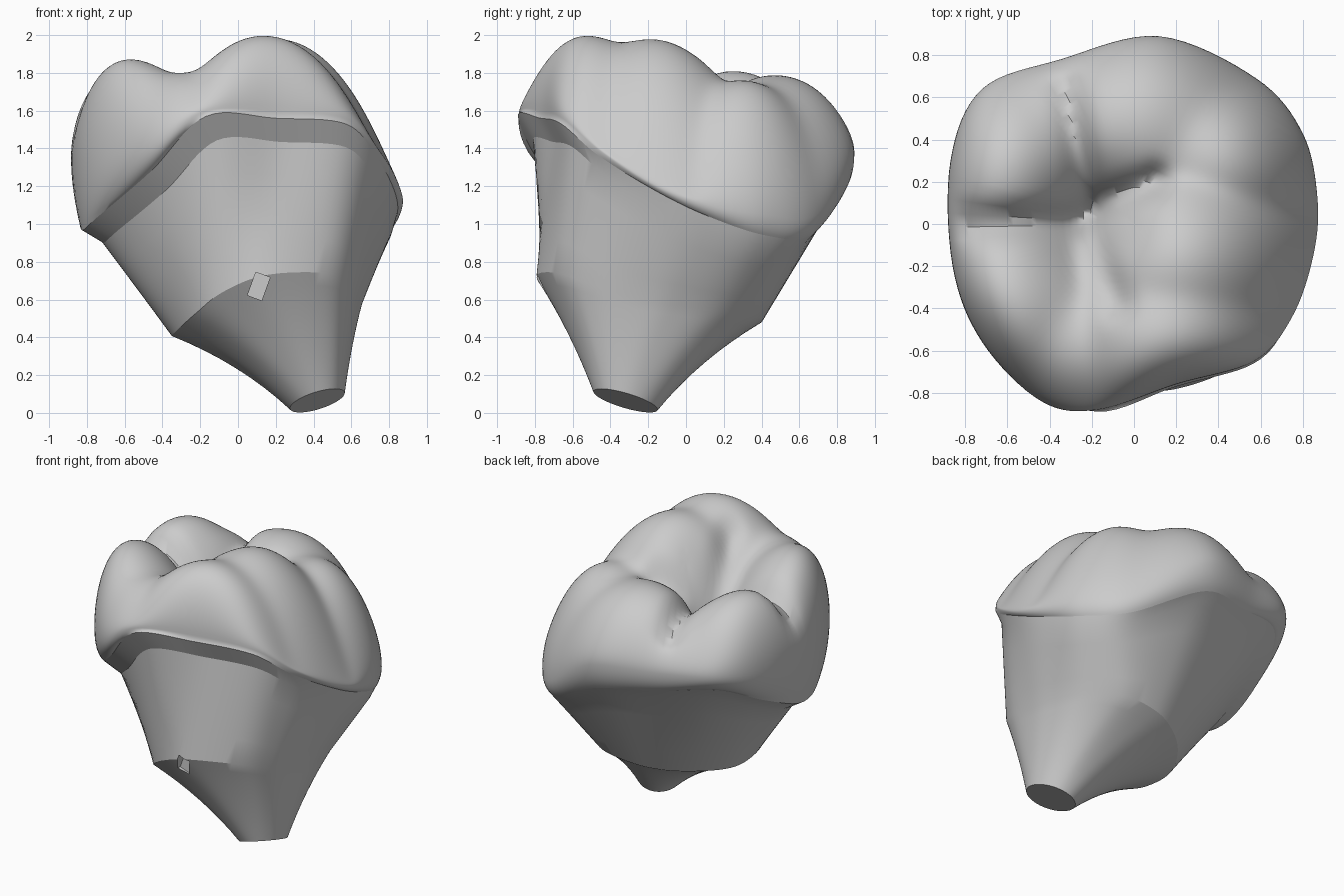
import bpy, bmesh, math
from mathutils import Vector

cube = bpy.data.objects.get("Cube")
if cube:
    bpy.data.objects.remove(cube, do_unlink=True)

grey = bpy.data.materials.new("ceramic grey")
grey.use_nodes = True
grey.diffuse_color = (0.6, 0.6, 0.6, 1)
grey.node_tree.nodes["Principled BSDF"].inputs["Base Color"].default_value = (0.6, 0.6, 0.6, 1)


def smooth_loop(points, steps=8):
    """Closed Catmull-Rom curve through the points."""
    pts, out = [Vector(p) for p in points], []
    n = len(pts)
    for i in range(n):
        a, b, c, d = (pts[(i + k) % n] for k in (-1, 0, 1, 2))
        for s in range(steps):
            t = s / steps
            out.append(0.5 * (2 * b + (c - a) * t + (2 * a - 5 * b + 4 * c - d) * t * t
                              + (3 * b - a - 3 * c + d) * t ** 3))
    return out


def bend(a, b, c, t):
    return a * (1 - t) ** 2 + b * 2 * t * (1 - t) + c * t * t


def loft(name, rings):
    """Skin rings of equal length and close both ends with fans."""
    bm = bmesh.new()
    loops = [[bm.verts.new(p) for p in ring] for ring in rings]
    n = len(loops[0])
    for low, high in zip(loops, loops[1:]):
        for i in range(n):
            j = (i + 1) % n
            bm.faces.new((low[i], low[j], high[j], high[i]))
    for loop, ring in ((loops[0], rings[0]), (loops[-1], rings[-1])):
        hub = bm.verts.new(sum(ring, Vector()) / n)
        for i in range(n):
            bm.faces.new((loop[i], loop[(i + 1) % n], hub))
    bmesh.ops.recalc_face_normals(bm, faces=bm.faces)
    mesh = bpy.data.meshes.new(name)
    bm.to_mesh(mesh)
    bm.free()
    mesh.materials.append(grey)
    obj = bpy.data.objects.new(name, mesh)
    bpy.context.collection.objects.link(obj)
    return obj


def shade(obj, angle):
    bpy.ops.object.select_all(action='DESELECT')
    obj.select_set(True)
    bpy.context.view_layer.objects.active = obj
    bpy.ops.object.shade_smooth_by_angle(angle=math.radians(angle))


# Guide loops, counter-clockwise from the front corner
equator = smooth_loop([
    (-.17, -.88, 1.6), (.2, -.76, 1.6), (.57, -.65, 1.56), (.75, -.44, 1.38), (.85, -.15, 1.2),
    (.87, .12, 1.1), (.8, .43, 1.05), (.58, .69, 1.05), (.12, .89, 1.36), (-.35, .78, 1.38),
    (-.72, .64, 1.4), (-.87, .3, 1.36), (-.86, -.2, 1.35), (-.72, -.56, 1.35), (-.44, -.84, 1.44)])
margin = smooth_loop([
    (-.17, -.89, 1.57), (.2, -.77, 1.56), (.57, -.66, 1.53), (.73, -.46, 1.36), (.83, -.15, 1.17),
    (.84, .12, 1.04), (.77, .42, .94), (.56, .66, .94), (.11, .84, 1.18), (-.28, .75, 1.23),
    (-.66, .6, 1.28), (-.81, .27, 1.12), (-.83, -.12, .97), (-.74, -.42, 1.04), (-.46, -.74, 1.28)])
knee = smooth_loop([
    (-.08, -.74, .64), (.15, -.79, .73), (.47, -.68, .74), (.6, -.5, .68), (.65, -.25, .6),
    (.65, -.05, .57), (.58, .2, .54), (.4, .38, .51), (.15, .4, .48), (-.05, .32, .45),
    (-.22, .17, .43), (-.33, -.02, .41), (-.35, -.2, .41), (-.32, -.4, .44), (-.22, -.62, .53)])

# Abutment: tilted foot, flared neck, body and sloping shoulder
foot = []
for p in knee:
    a = math.atan2(p.y + .2, p.x - .15)
    dx, dy = .145 * math.cos(a), .17 * math.sin(a)
    foot.append(Vector((.42 + dx, -.32 + dy, .065 + .28 * (dx - dy))))
neck = [f.lerp(k, .42) + Vector((0, 0, .08)) for f, k in zip(foot, knee)]
rings = [[bend(f, m, k, s / 8) for f, m, k in zip(foot, neck, knee)] for s in range(9)]
shoulder = [Vector((p.x * .92 + .045, p.y * .91, p.z - .06 - .1 * (p.z - .9))) for p in margin]
rings += [[k.lerp(s, t) for k, s in zip(knee, shoulder)] for t in (.25, .5, .75, 1)]
rings.append(margin)
abutment = loft("abutment", rings)

# Small slot in the front of the abutment
bpy.ops.mesh.primitive_cube_add(size=1, location=(.11, -.78, .67), rotation=(0, math.radians(20), 0))
cutter = bpy.context.object
cutter.name = "slot_cutter"
cutter.scale = (.08, .14, .13)
cutter.hide_render = True
cut = abutment.modifiers.new("slot", 'BOOLEAN')
cut.operation = 'DIFFERENCE'
cut.object = cutter
bpy.ops.object.select_all(action='DESELECT')
bpy.context.view_layer.objects.active = abutment
bpy.ops.object.modifier_apply(modifier="slot")
bpy.data.objects.remove(cutter, do_unlink=True)
shade(abutment, 22)

# Chewing surface: cusps (x, y, height, steepness) and grooves (start, end, depth)
cusps = [(.15, -.57, 2.01, 1.6), (.2, -.18, 1.98, 1.6), (-.69, -.42, 1.92, 1.2),
         (-.67, .26, 1.83, 1.4), (-.3, -.6, 1.8, 1.5), (0, .47, 1.79, 1.1),
         (.38, .3, 1.76, 1.9), (-.45, .5, 1.64, 1.5)]
grooves = [((-.8, .01), (-.25, .02), .09), ((-.22, 0), (-.08, -.38), .06),
           ((-.2, .08), (-.32, .65), .08), ((-.18, .08), (.1, .2), .09)]


def height(x, y):
    total = sum(math.exp(22 * (h - k * ((x - cx) ** 2 + (y - cy) ** 2))) for cx, cy, h, k in cusps)
    z = math.log(total) / 22
    p = Vector((x, y))
    for a, b, depth in grooves:
        a, b = Vector(a), Vector(b)
        t = max(0, min(1, (p - a).dot(b - a) / (b - a).length_squared))
        z -= depth * math.exp(-((p - a.lerp(b, t)).length / .07) ** 2)
    return z - .13 * math.exp(-((x + .18) ** 2 + (y - .03) ** 2) / .05)


# Crown: bulging wall from the margin to the equator, then the cusped top
wall = [Vector((e.x, e.y, m.z + .4 * (e.z - m.z))) for m, e in zip(margin, equator)]
rings = [[bend(m, w, e, s / 8) for m, w, e in zip(margin, wall, equator)] for s in range(9)]
for j in range(39, 0, -1):
    t = math.sin(math.pi / 2 * j / 40)
    ring = []
    for e in equator:
        x, y = e.x * t, e.y * t
        top = height(x, y)
        ring.append(Vector((x, y, e.z + (top - e.z) * math.sqrt(1 - t ** 8))))
    rings.append(ring)
crown = loft("crown", rings)
shade(crown, 45)
